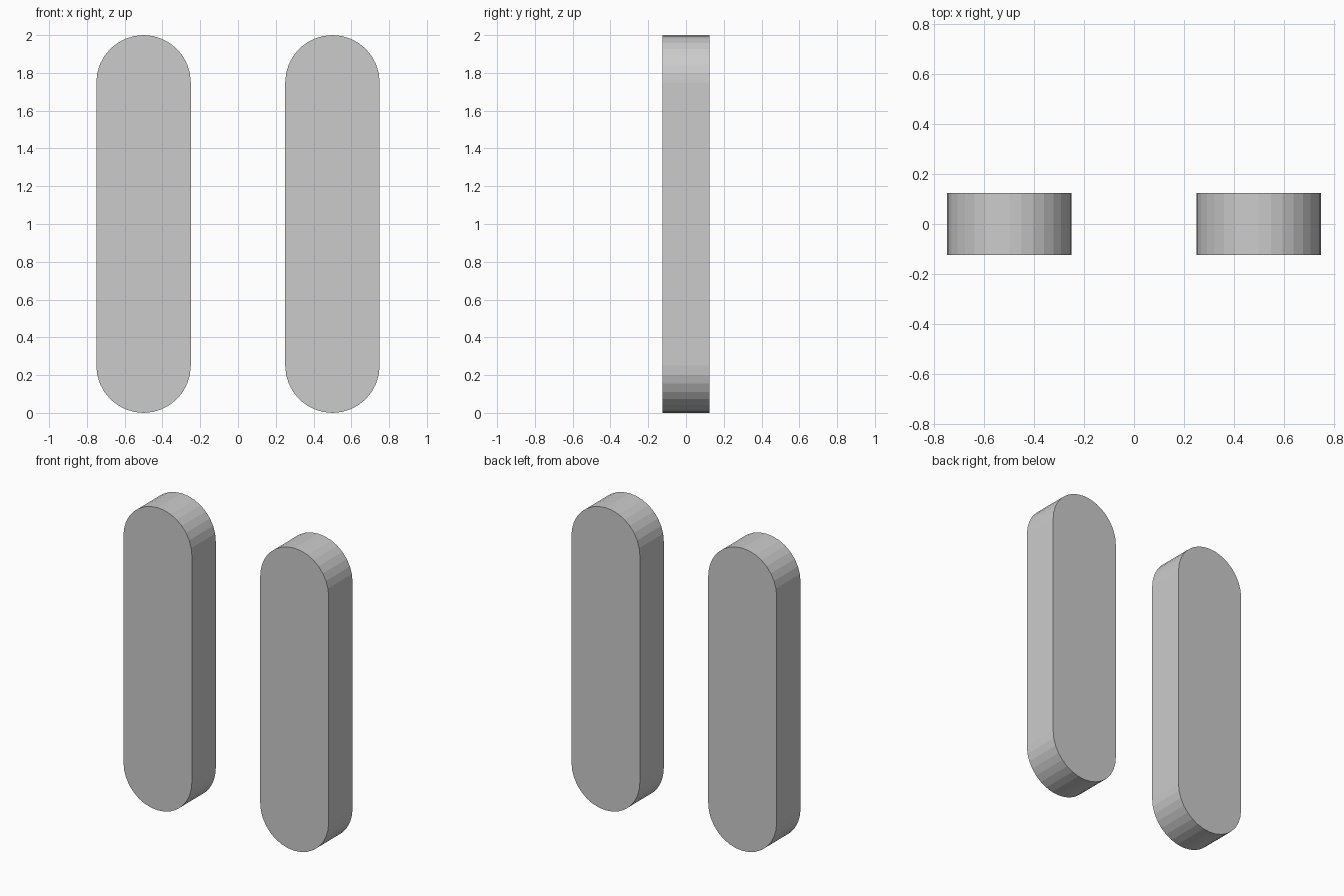
import bpy, bmesh
from math import pi, sin, cos

if "Cube" in bpy.data.objects:
    bpy.data.objects.remove(bpy.data.objects["Cube"])

RADIUS, HEIGHT, DEPTH, STEPS = 0.25, 2.0, 0.25, 16


def rounded_slab(name, x):
    """Upright slab with half-round ends, extruded along y."""
    bm = bmesh.new()
    verts = []
    for zc, start in ((HEIGHT - RADIUS, 0), (RADIUS, pi)):
        for i in range(STEPS + 1):
            a = start + pi * i / STEPS
            verts.append(bm.verts.new((RADIUS * cos(a), -DEPTH / 2, zc + RADIUS * sin(a))))
    face = bm.faces.new(verts)
    ext = bmesh.ops.extrude_face_region(bm, geom=[face], use_keep_orig=True)
    moved = [v for v in ext["geom"] if isinstance(v, bmesh.types.BMVert)]
    bmesh.ops.translate(bm, verts=moved, vec=(0, DEPTH, 0))
    bmesh.ops.recalc_face_normals(bm, faces=bm.faces)
    mesh = bpy.data.meshes.new(name)
    bm.to_mesh(mesh)
    bm.free()
    obj = bpy.data.objects.new(name, mesh)
    obj.location.x = x
    bpy.context.collection.objects.link(obj)


# Matching pair of slabs either side of the centre
for name, x in (("left_slab", -0.5), ("right_slab", 0.5)):
    rounded_slab(name, x)
